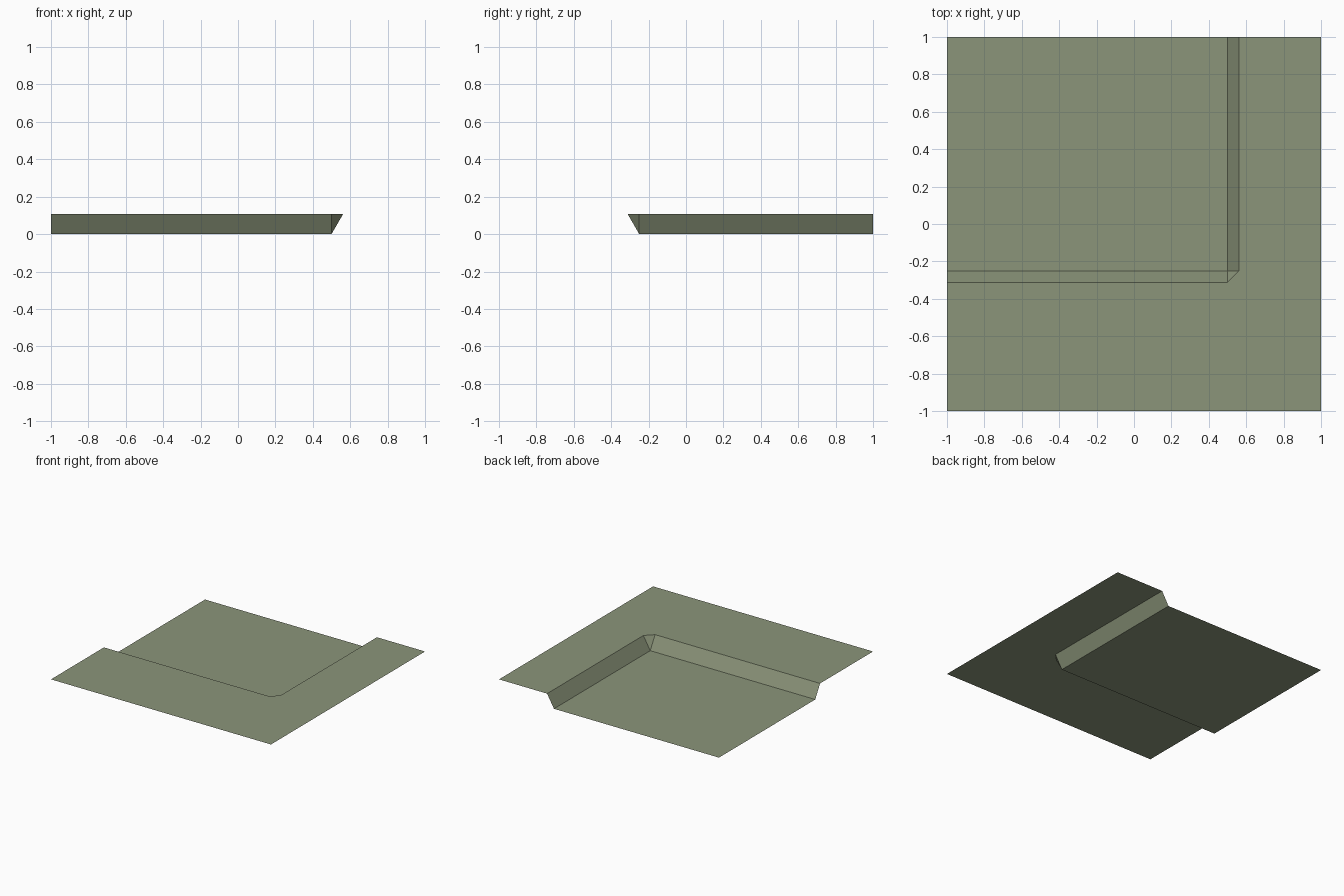
import bpy
import bmesh

cube = bpy.data.objects.get("Cube")
if cube:
    bpy.data.objects.remove(cube, do_unlink=True)

# Main dimensions
EDGE = 1.0               # half width of the tile
HEIGHT = 0.108           # rise from low ground to high ground
RUN = 0.0625             # horizontal run of the bank
FOOT_X, FOOT_Y = 0.5, -0.25
TOP_X, TOP_Y = FOOT_X + RUN, FOOT_Y - RUN

# Single ground colour
grass = bpy.data.materials.new("sage_green")
grass.use_nodes = True
colour = (0.26, 0.30, 0.195, 1.0)
grass.diffuse_color = colour
shader = next(n for n in grass.node_tree.nodes if n.type == "BSDF_PRINCIPLED")
shader.inputs["Base Color"].default_value = colour
shader.inputs["Roughness"].default_value = 0.9

# Corner points of the low ground and of the bank's upper lip
foot_left = (-EDGE, FOOT_Y, 0)
foot_corner = (FOOT_X, FOOT_Y, 0)
foot_back = (FOOT_X, EDGE, 0)
low_corner = (-EDGE, EDGE, 0)
lip_left = (-EDGE, TOP_Y, HEIGHT)
lip_front = (FOOT_X, TOP_Y, HEIGHT)
lip_side = (TOP_X, FOOT_Y, HEIGHT)
lip_back = (TOP_X, EDGE, HEIGHT)
outer = [(-EDGE, -EDGE, HEIGHT), (EDGE, -EDGE, HEIGHT), (EDGE, EDGE, HEIGHT)]

# Faces of the one-sheet terrain, all wound to face upwards
faces = [
    [foot_left, foot_corner, foot_back, low_corner],          # low ground
    [lip_left, lip_front, foot_corner, foot_left],            # front bank
    [lip_front, lip_side, foot_corner],                       # corner bank
    [lip_side, lip_back, foot_back, foot_corner],             # side bank
    [lip_left, *outer, lip_back, lip_side, lip_front],        # high ground
]

bm = bmesh.new()
for points in faces:
    bm.faces.new([bm.verts.new(p) for p in points])
bmesh.ops.remove_doubles(bm, verts=bm.verts, dist=0.0001)

mesh = bpy.data.meshes.new("terrain_tile")
bm.to_mesh(mesh)
bm.free()
mesh.materials.append(grass)
tile = bpy.data.objects.new("terrain_tile", mesh)
bpy.context.collection.objects.link(tile)
